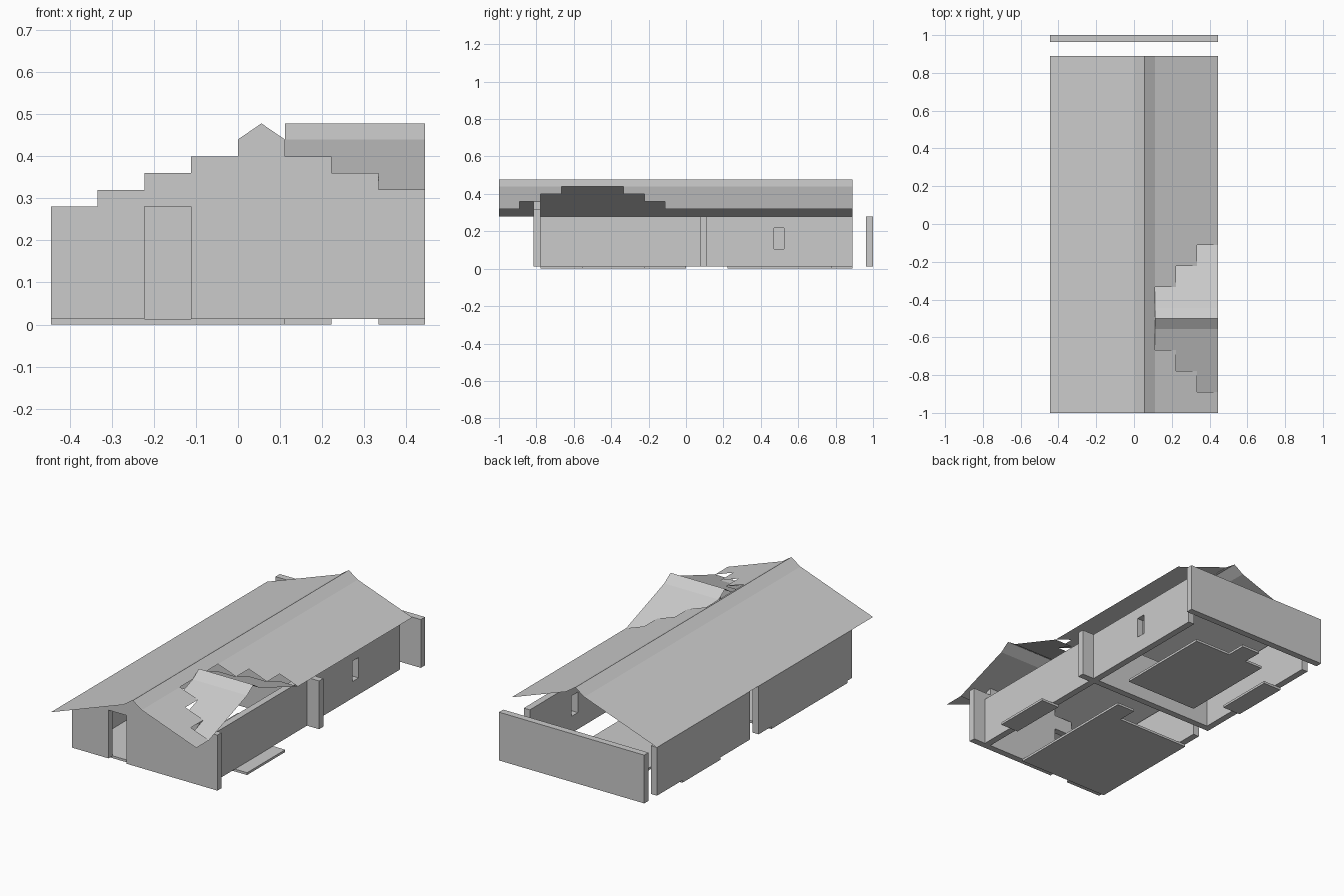
import bpy, bmesh

if "Cube" in bpy.data.objects:
    bpy.data.objects.remove(bpy.data.objects["Cube"])

C = 1 / 9        # grid cell
T = C / 3        # wall thickness
F = 0.013        # floor thickness
H = 0.28         # wall height
S = 0.04         # roof rise per cell
PEAK = 0.478


def make(name, bm):
    me = bpy.data.meshes.new(name)
    bm.to_mesh(me)
    bm.free()
    ob = bpy.data.objects.new(name, me)
    bpy.context.collection.objects.link(ob)
    return ob


def prism(name, pts, offset):
    """Extrude a closed 3D outline along an offset vector."""
    bm = bmesh.new()
    face = bm.faces.new([bm.verts.new(p) for p in pts])
    res = bmesh.ops.extrude_face_region(bm, geom=[face], use_keep_orig=True)
    bmesh.ops.translate(bm, vec=offset, verts=[v for v in res["geom"] if isinstance(v, bmesh.types.BMVert)])
    bmesh.ops.recalc_face_normals(bm, faces=bm.faces)
    return make(name, bm)


def box(name, x0, x1, y0, y1, z0, z1):
    return prism(name, [(x0, y0, z0), (x1, y0, z0), (x1, y1, z0), (x0, y1, z0)], (0, 0, z1 - z0))


def sheet(name, quads):
    bm = bmesh.new()
    for q in quads:
        bm.faces.new([bm.verts.new(p) for p in q])
    bmesh.ops.remove_doubles(bm, verts=bm.verts, dist=1e-4)
    return make(name, bm)


# Floor slabs
def floor(name, pts):
    prism(name, [(a * C, b * C, 0) for a, b in pts], (0, 0, F))


floor("front_floor", [(-4, -7), (1, -7), (1, 0), (0, 0), (0, -1), (-4, -1)])
floor("side_step", [(3, -5), (4, -5), (4, -2), (3, -2)])
floor("rear_floor", [(-2, 2), (2, 2), (2, 7), (0, 7), (0, 8), (-1, 8), (-1, 7), (-2, 7)])
floor("left_floor", [(-4, 3), (-3, 3), (-3, 6), (-4, 6)])

# Front wall: stepped gable with peak and a door notch
prof = [(-4 * C, F), (-2 * C, F), (-2 * C, H), (-C, H), (-C, F), (4 * C, F)]
for k in range(4, 1, -1):                       # right-hand steps
    z = 0.32 + S * (4 - k)
    prof += [(k * C, z), ((k - 1) * C, z)]
prof += [(C, 0.44), (C / 2, PEAK), (0, 0.44)]
for k in range(0, -4, -1):                      # left-hand steps
    z = 0.40 + S * k
    prof += [(k * C, z), ((k - 1) * C, z)]
prism("front_wall", [(x, -7 * C - T, z) for x, z in prof], (0, T, 0))

# Cross walls
box("middle_wall", -4 * C, 4 * C, C - T, C, F, H)
box("back_wall", -4 * C, 4 * C, 1 - T, 1, F, H)

# Left wall with a gap beside the middle wall
box("left_wall_front", -4 * C, -4 * C + T, -7 * C, 0, F, H)
box("left_wall_rear", -4 * C, -4 * C + T, C, 8 * C, F, H)

# Right wall around a small window
X0, X1 = 3 * C, 3 * C + T
box("right_wall_front", X0, X1, -7 * C, C - T, F, H)
box("right_wall_middle", X0, X1, C, 0.47, F, H)
box("right_wall_rear", X0, X1, 0.525, 8 * C, F, H)
box("window_sill", X0, X1, 0.47, 0.525, F, 0.105)
box("window_lintel", X0, X1, 0.47, 0.525, 0.218, H)


# Main roof: thin sheets, the right slope has a stepped opening
def strip(xa, za, xb, zb, y0, y1):
    return [(xa, y0, za), (xb, y0, zb), (xb, y1, zb), (xa, y1, za)]


Y0, Y1 = -1, 8 * C
sheet("roof_left", [strip(-4 * C, H, 0, 0.44, Y0, Y1),
                    strip(0, 0.44, C / 2, PEAK, Y0, Y1)])
right = [strip(C / 2, PEAK, C, 0.44, Y0, Y1)]
for k in (1, 2, 3):
    za, zb = 0.44 - S * (k - 1), 0.44 - S * k
    right.append(strip(k * C, za, (k + 1) * C, zb, Y0, (-5 - k) * C))
    right.append(strip(k * C, za, (k + 1) * C, zb, (k - 4) * C, Y1))
sheet("roof_right", right)

# Cross gable: mirrored slopes around y = -4.5 cells, shortening toward the eaves
for name, s in (("dormer_front_slope", -1), ("dormer_back_slope", 1)):
    mid = -4.5 * C
    quads = [[(C, mid, PEAK), (4 * C, mid, PEAK),
              (4 * C, mid + s * C / 2, 0.44), (C, mid + s * C / 2, 0.44)]]
    for k in (1, 2, 3):
        ya, yb = mid + s * (k - 0.5) * C, mid + s * (k + 0.5) * C
        za, zb = 0.44 - S * (k - 1), 0.44 - S * k
        quads.append([(k * C, ya, za), (4 * C, ya, za), (4 * C, yb, zb), (k * C, yb, zb)])
    if s < 0:
        quads = [q[::-1] for q in quads]
    sheet(name, [q[::-1] for q in quads])
